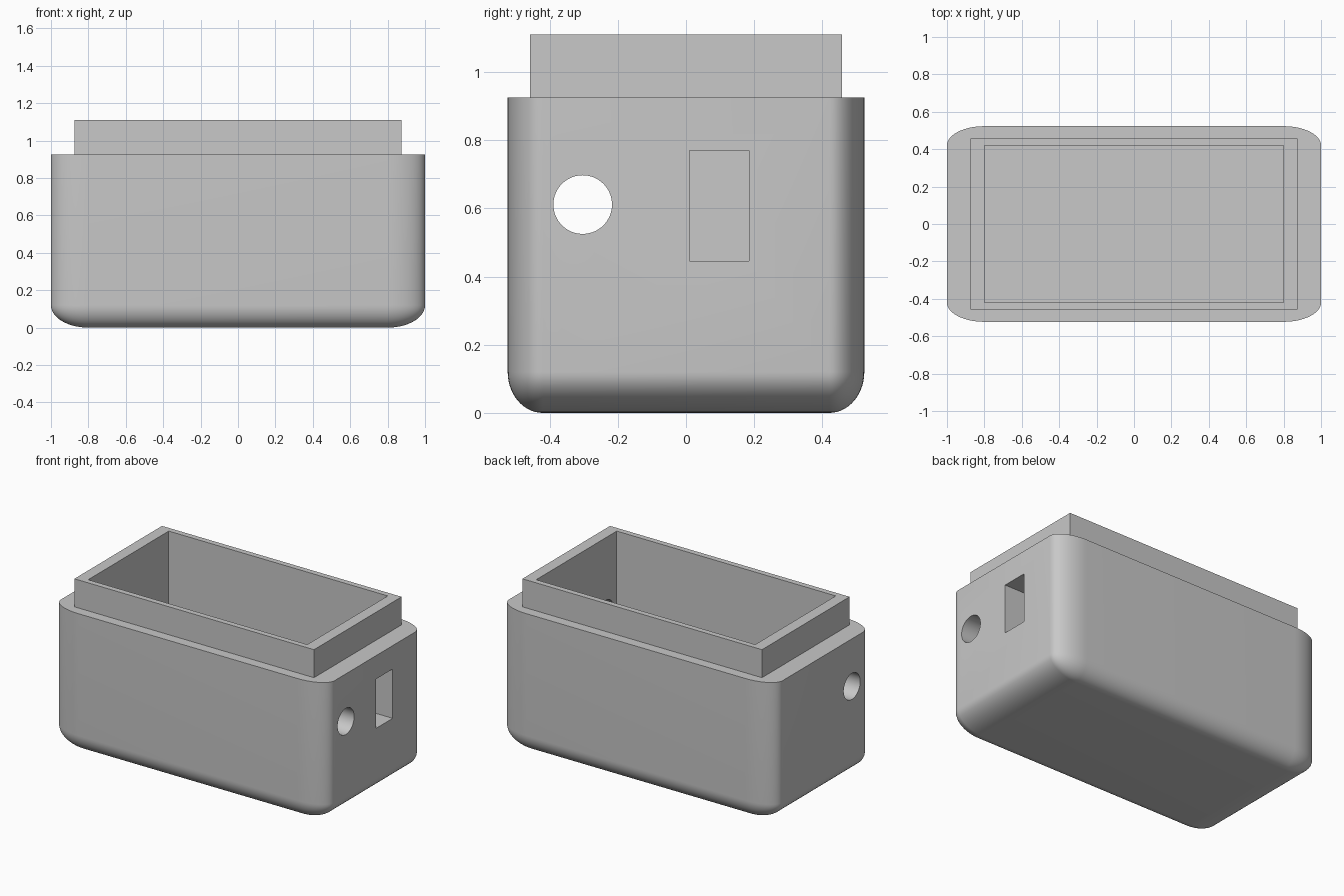
import bpy, bmesh, math
from mathutils import Matrix

if "Cube" in bpy.data.objects:
    bpy.data.objects.remove(bpy.data.objects["Cube"], do_unlink=True)

grey = bpy.data.materials.new("grey plastic")
grey.use_nodes = True
colour = (0.58, 0.58, 0.58, 1)
grey.diffuse_color = colour
grey.node_tree.nodes["Principled BSDF"].inputs["Base Color"].default_value = colour

# Main sizes
HALF_X, HALF_Y = 0.80, 0.42          # inner walls
ROUND_X, ROUND_Y, ROUND_Z = 0.20, 0.103, 0.12
SHOULDER, TOP, FLOOR = 0.925, 1.11, 0.12
STEPS = 14


def make_object(name, bm):
    bmesh.ops.recalc_face_normals(bm, faces=bm.faces)
    mesh = bpy.data.meshes.new(name)
    bm.to_mesh(mesh)
    bm.free()
    mesh.materials.append(grey)
    obj = bpy.data.objects.new(name, mesh)
    bpy.context.collection.objects.link(obj)
    return obj


def make_box(name, low, high):
    bm = bmesh.new()
    size = [b - a for a, b in zip(low, high)]
    middle = [(a + b) / 2 for a, b in zip(low, high)]
    bmesh.ops.create_cube(bm, size=1, matrix=Matrix.Translation(middle) @ Matrix.Diagonal((*size, 1)))
    return make_object(name, bm)


def rounded_ring(bm, spread, z):
    ring = []
    for quarter, (sx, sy) in enumerate([(1, 1), (-1, 1), (-1, -1), (1, -1)]):
        for i in range(STEPS + 1):
            a = (quarter + i / STEPS) * math.pi / 2
            ring.append(bm.verts.new((sx * HALF_X + ROUND_X * spread * math.cos(a),
                                      sy * HALF_Y + ROUND_Y * spread * math.sin(a), z)))
    return ring


# Outer body: rounded walls rising from a rounded base
bm = bmesh.new()
rings = []
for i in range(STEPS + 1):
    a = i / STEPS * math.pi / 2
    rings.append(rounded_ring(bm, math.sin(a), ROUND_Z * (1 - math.cos(a))))
rings.append(rounded_ring(bm, 1, SHOULDER))
for lower, upper in zip(rings, rings[1:]):
    for i in range(len(lower)):
        j = (i + 1) % len(lower)
        bm.faces.new((lower[i], lower[j], upper[j], upper[i]))
bm.faces.new(rings[0])
bm.faces.new(rings[-1])
bmesh.ops.remove_doubles(bm, verts=bm.verts, dist=0.00001)
body = make_object("enclosure_body", bm)


def combine(tool, operation):
    mod = body.modifiers.new(tool.name, 'BOOLEAN')
    mod.object, mod.operation, mod.solver = tool, operation, 'EXACT'
    bpy.context.view_layer.objects.active = body
    bpy.ops.object.modifier_apply(modifier=mod.name)
    bpy.data.objects.remove(tool, do_unlink=True)


# Raised collar that takes the lid
combine(make_box("lid_collar", (-0.875, -0.457, 0.5), (0.875, 0.457, TOP)), 'UNION')

# Inner cavity
combine(make_box("cavity", (-HALF_X, -HALF_Y, FLOOR), (HALF_X, HALF_Y, TOP + 0.2)), 'DIFFERENCE')

# Switch slot through the left wall only
combine(make_box("switch_slot", (0.7, 0.01, 0.445), (1.2, 0.185, 0.77)), 'DIFFERENCE')

# Round cable hole through both end walls
bm = bmesh.new()
bmesh.ops.create_cone(bm, cap_ends=True, segments=64, radius1=0.086, radius2=0.086, depth=3,
                      matrix=Matrix.Translation((0, -0.303, 0.611)) @ Matrix.Rotation(math.pi / 2, 4, 'Y'))
combine(make_object("cable_hole", bm), 'DIFFERENCE')

# Smooth the curves, keep the edges crisp
bpy.ops.object.select_all(action='DESELECT')
body.select_set(True)
bpy.context.view_layer.objects.active = body
bpy.ops.object.shade_smooth_by_angle(angle=math.radians(30))
